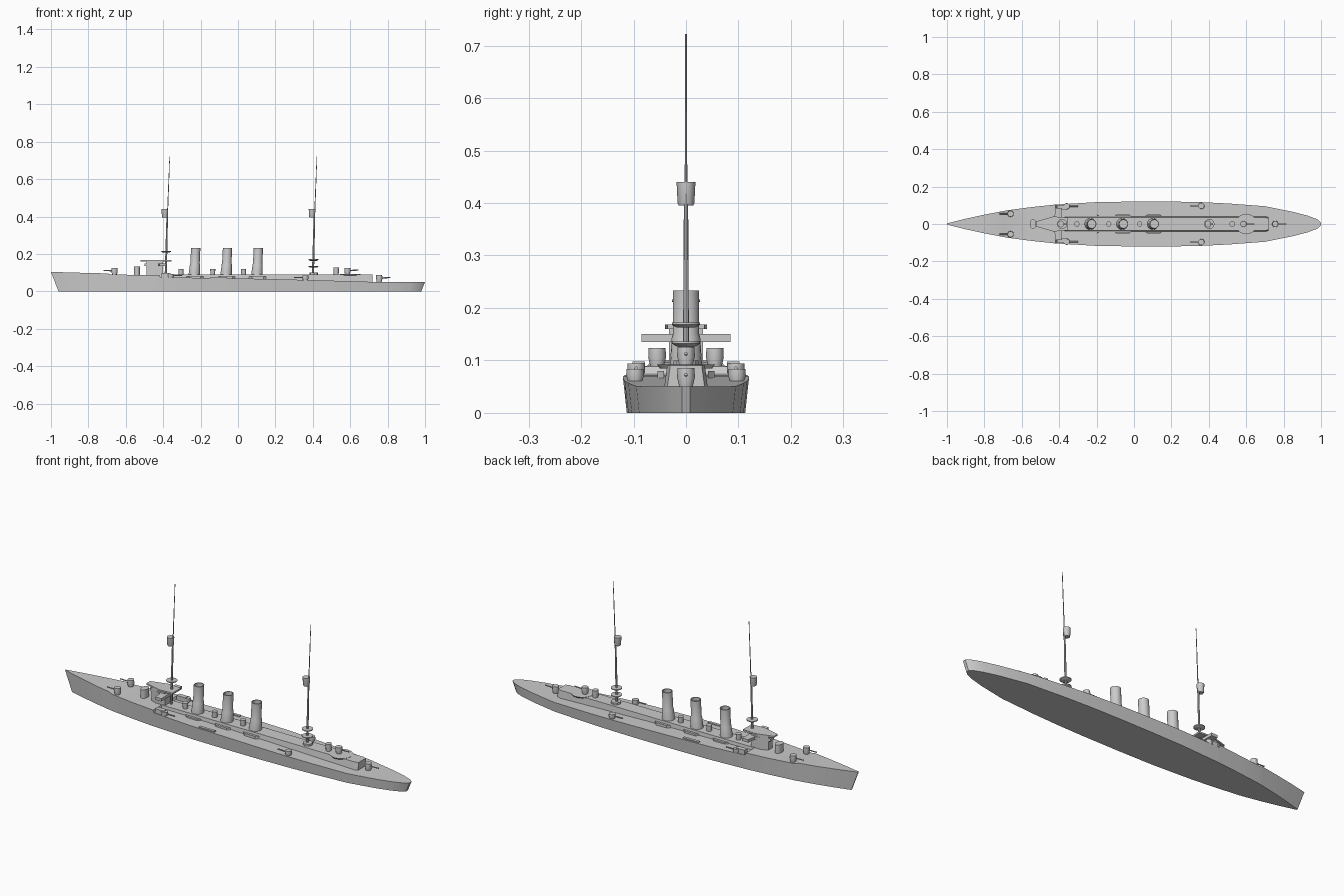
import bpy, bmesh, math
from mathutils import Vector

if "Cube" in bpy.data.objects:
    bpy.data.objects.remove(bpy.data.objects["Cube"])

GREY = (0.6, 0.6, 0.6, 1)
grey = bpy.data.materials.new("light grey")
grey.use_nodes = True
grey.diffuse_color = GREY
grey.node_tree.nodes["Principled BSDF"].inputs["Base Color"].default_value = GREY


def finish(name, bm):
    bmesh.ops.recalc_face_normals(bm, faces=bm.faces[:])
    mesh = bpy.data.meshes.new(name)
    bm.to_mesh(mesh)
    bm.free()
    obj = bpy.data.objects.new(name, mesh)
    bpy.context.collection.objects.link(obj)
    mesh.materials.append(grey)
    bpy.ops.object.select_all(action="DESELECT")
    obj.select_set(True)
    bpy.context.view_layer.objects.active = obj
    bpy.ops.object.shade_smooth_by_angle(angle=math.radians(35))
    return obj


def loft(name, rings):
    """Skin a list of equal-length point rings and cap both ends."""
    bm = bmesh.new()
    rows = [[bm.verts.new(p) for p in ring] for ring in rings]
    n = len(rows[0])
    for a, b in zip(rows, rows[1:]):
        for i in range(n):
            j = (i + 1) % n
            bm.faces.new((a[i], a[j], b[j], b[i]))
    bm.faces.new(rows[0])
    bm.faces.new(rows[-1])
    return finish(name, bm)


def tube(name, sections, sides=16, squash=1):
    """Upright lofted tube through (x, y, z, radius) sections."""
    angles = [math.tau * i / sides for i in range(sides)]
    return loft(name, [[(x + r * math.cos(a), y + r * squash * math.sin(a), z)
                        for a in angles] for x, y, z, r in sections])


def slab(name, outline, z0, z1):
    return loft(name, [[(x, y, z) for x, y in outline] for z in (z0, z1)])


def box(name, x0, x1, y0, y1, z0, z1):
    return slab(name, [(x0, y0), (x1, y0), (x1, y1), (x0, y1)], z0, z1)


def rod(name, a, b, r, sides=8):
    a, b = Vector(a), Vector(b)
    rot = (b - a).to_track_quat("Z", "Y")
    ring = [rot @ Vector((r * math.cos(math.tau * i / sides),
                          r * math.sin(math.tau * i / sides), 0)) for i in range(sides)]
    return loft(name, [[p + c for c in ring] for p in (a, b)])


def gun(name, x, y, z, way, height=0.028):
    """Shielded deck gun; way is -1 for bow, 1 for stern."""
    tube(name + "_shield", [(x, y, z, 0.013), (x, y, z + height * 0.5, 0.017),
                            (x, y, z + height, 0.016)], 12)
    rod(name + "_barrel", (x, y, z + height * 0.6),
        (x + way * 0.06, y, z + height * 0.65), 0.003)


# Hull: station, half width, deck height
stations = [(-1, 0.003, 0.104), (-0.9, 0.028, 0.101), (-0.8, 0.05, 0.098),
            (-0.7, 0.069, 0.096), (-0.68, 0.073, 0.09), (-0.55, 0.09, 0.088),
            (-0.42, 0.104, 0.088), (-0.415, 0.104, 0.075), (-0.2, 0.117, 0.072),
            (0, 0.12, 0.069), (0.2, 0.12, 0.065), (0.35, 0.117, 0.061),
            (0.5, 0.11, 0.057), (0.7, 0.095, 0.051), (0.85, 0.065, 0.05),
            (0.93, 0.044, 0.05), (0.98, 0.025, 0.05), (1, 0.008, 0.05)]
rings = []
for x, w, z in stations:
    keel = x + 0.04 * max(0, (-x - 0.7) / 0.3) - 0.02 * max(0, (x - 0.8) / 0.2)
    rings.append([(keel, -w * 0.94, 0), (x, -w, z), (x, w, z), (keel, w * 0.94, 0)])
loft("hull", rings)

# Long central deckhouse with sloped sides
loft("deckhouse", [[(x, -w - 0.006, 0.045), (x, -w, 0.09), (x, w, 0.09), (x, w + 0.006, 0.045)]
                   for x, w in ((-0.42, 0.036), (0.7, 0.036), (0.72, 0.03))])

# Funnels on casings, with side boats
for i, x in enumerate((-0.23, -0.06, 0.105)):
    tube(f"funnel_{i}", [(x - 0.004, 0, 0.085, 0.031), (x, 0, 0.145, 0.027), (x, 0, 0.15, 0.025),
                         (x + 0.004, 0, 0.233, 0.025), (x + 0.004, 0, 0.233, 0.021),
                         (x + 0.004, 0, 0.215, 0.021)], 20)
    tube(f"ventilator_{i}", [(x - 0.075, 0, 0.085, 0.012), (x - 0.075, 0, 0.12, 0.014)], 12)
    for s in (-1, 1):
        slab(f"boat_{i}_{s}", [(x - 0.045, s * 0.042), (x - 0.03, s * 0.054),
                               (x + 0.03, s * 0.054), (x + 0.045, s * 0.042)], 0.064, 0.08)

# Conning tower and bridge
tube("conning_tower", [(-0.54, 0, 0.085, 0.017), (-0.54, 0, 0.132, 0.017)], 16, 1.5)
slab("bridge_house", [(-0.49, -0.018), (-0.49, 0.018), (-0.455, 0.032),
                      (-0.4, 0.032), (-0.4, -0.032), (-0.455, -0.032)], 0.08, 0.163)
slab("bridge_wings", [(-0.5, -0.015), (-0.5, 0.015), (-0.425, 0.04), (-0.42, 0.085),
                      (-0.385, 0.085), (-0.385, -0.085), (-0.42, -0.085), (-0.425, -0.04)],
     0.135, 0.15)
slab("bridge_roof", [(-0.52, -0.015), (-0.52, 0.015), (-0.43, 0.04),
                     (-0.355, 0.035), (-0.355, -0.035), (-0.43, -0.04)], 0.16, 0.168)

# Masts with fighting tops and round platforms
for name, x, discs in (("fore", -0.387, (0.207,)), ("main", 0.4, (0.127, 0.163))):
    tube(name + "_mast", [(x, 0, 0.06, 0.006), (x + 0.009, 0, 0.42, 0.004),
                          (x + 0.011, 0, 0.44, 0.0025), (x + 0.022, 0, 0.722, 0.0015)], 8)
    tube(name + "_top", [(x - 0.004, 0, 0.395, 0.014), (x - 0.004, 0, 0.4, 0.016),
                         (x - 0.004, 0, 0.44, 0.018)], 12)
    for z in discs:
        tube(f"{name}_platform_{z}", [(x + 0.003, 0, z, 0.018), (x + 0.003, 0, z + 0.005, 0.027),
                                      (x + 0.003, 0, z + 0.009, 0.027)], 16)
tube("mast_house", [(0.405, 0, 0.08, 0.024), (0.405, 0, 0.1, 0.024)], 8)

# Paired deck guns and torpedo tubes
for side, s in (("right", -1), ("left", 1)):
    gun(f"fore_gun_{side}", -0.66, s * 0.055, 0.088, -1, 0.036)
    gun(f"waist_gun_{side}", -0.36, s * 0.095, 0.07, 1, 0.024)
    gun(f"aft_gun_{side}", 0.36, s * 0.097, 0.058, -1, 0.026)
    box(f"torpedo_tube_{side}", -0.15, -0.06, s * 0.105 - 0.007, s * 0.105 + 0.007, 0.05, 0.076)
    box(f"break_locker_{side}", -0.41, -0.36, s * 0.09 - 0.012, s * 0.09 + 0.012, 0.06, 0.098)

# Aft deck fittings and stern guns
tube("aft_gun_platform", [(0.6, 0, 0.085, 0.05), (0.6, 0, 0.092, 0.055)], 20)
tube("aft_ventilator", [(0.525, 0, 0.085, 0.013), (0.525, 0, 0.127, 0.015)], 12)
gun("upper_stern_gun", 0.585, 0, 0.09, 1, 0.036)
gun("lower_stern_gun", 0.755, 0, 0.05, 1, 0.036)
